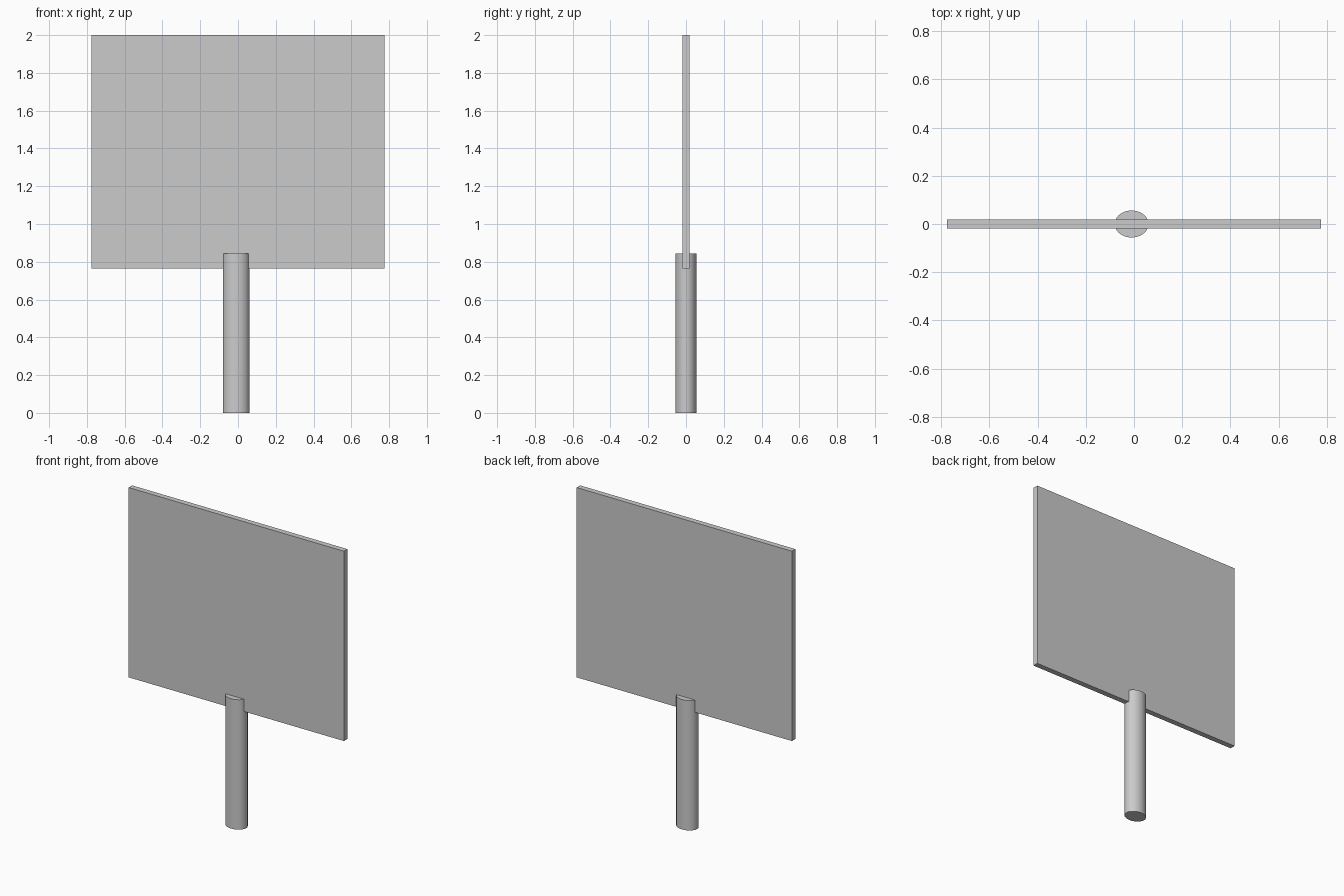
import bpy

cube = bpy.data.objects.get("Cube")
if cube:
    bpy.data.objects.remove(cube, do_unlink=True)

# Single plain grey for the whole sign
grey = bpy.data.materials.new("plain grey")
grey.use_nodes = True
colour = (0.6, 0.6, 0.6, 1)
grey.diffuse_color = colour
grey.node_tree.nodes["Principled BSDF"].inputs["Base Color"].default_value = colour


def finish(name, size):
    obj = bpy.context.object
    obj.name = name
    obj.scale = size
    bpy.ops.object.transform_apply(location=False, rotation=False, scale=True)
    obj.data.materials.append(grey)
    return obj


# Flat rectangular board
bottom, top = 0.765, 2.0
bpy.ops.mesh.primitive_cube_add(size=1, location=(0, 0, (bottom + top) / 2))
finish("sign_board", (1.55, 0.036, top - bottom))

# Oval handle, overlapping the lower edge of the board
height = 0.845
bpy.ops.mesh.primitive_cylinder_add(vertices=48, radius=1, depth=1,
                                    location=(-0.01, 0, height / 2))
finish("handle", (0.07, 0.056, height))
bpy.ops.object.shade_smooth_by_angle()
